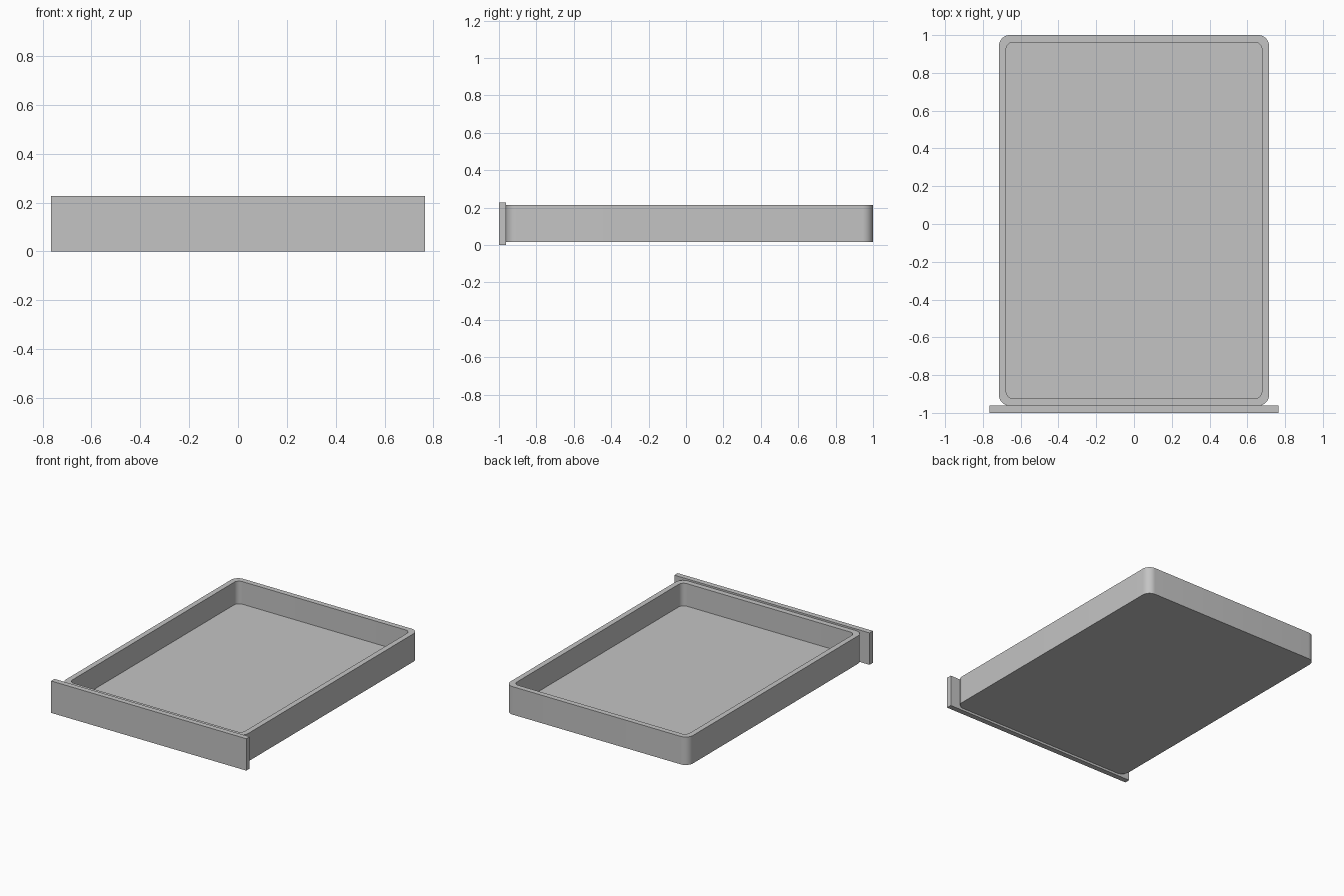
import bpy, bmesh
from math import cos, sin, pi, radians

cube = bpy.data.objects.get("Cube")
if cube:
    bpy.data.objects.remove(cube, do_unlink=True)

grey = bpy.data.materials.new("plain_grey")
grey.use_nodes = True
grey.diffuse_color = (0.55, 0.55, 0.55, 1)
grey.node_tree.nodes["Principled BSDF"].inputs["Base Color"].default_value = grey.diffuse_color

WALL = 0.038
HALF_W, FRONT, BACK = 0.715, -0.962, 1.0
BOTTOM, TOP = 0.016, 0.214
STEPS = 10


def finish(name, bm):
    bmesh.ops.recalc_face_normals(bm, faces=bm.faces)
    mesh = bpy.data.meshes.new(name)
    bm.to_mesh(mesh)
    bm.free()
    mesh.materials.append(grey)
    obj = bpy.data.objects.new(name, mesh)
    bpy.context.collection.objects.link(obj)
    return obj


def rounded_loop(bm, inset, radius, z):
    """Ring of vertices around a rounded rectangle."""
    w, f, b = HALF_W - inset - radius, FRONT + inset + radius, BACK - inset - radius
    ring = []
    for i, (cx, cy) in enumerate([(w, b), (-w, b), (-w, f), (w, f)]):
        for s in range(STEPS + 1):
            a = (i + s / STEPS) * pi / 2
            ring.append(bm.verts.new((cx + radius * cos(a), cy + radius * sin(a), z)))
    return ring


# Open tray: outer wall, rim, inner wall, then floor and underside
bm = bmesh.new()
rings = [rounded_loop(bm, *r) for r in (
    (0, 0.057, BOTTOM), (0, 0.057, TOP),
    (WALL, WALL, TOP), (WALL, WALL, BOTTOM + WALL))]
for low, high in zip(rings, rings[1:]):
    for i in range(len(low)):
        j = (i + 1) % len(low)
        bm.faces.new((low[i], low[j], high[j], high[i]))
bm.faces.new(rings[0])
bm.faces.new(rings[-1])
tray = finish("drawer_tray", bm)
bpy.ops.object.select_all(action='DESELECT')
tray.select_set(True)
bpy.context.view_layer.objects.active = tray
bpy.ops.object.shade_smooth_by_angle(angle=radians(30))

# Flat front panel, wider and taller than the tray
bm = bmesh.new()
bmesh.ops.create_cube(bm, size=1)
bmesh.ops.scale(bm, vec=(1.53, WALL, 0.226), verts=bm.verts)
bmesh.ops.translate(bm, vec=(0, -1 + WALL / 2, 0.113), verts=bm.verts)
finish("front_panel", bm)
